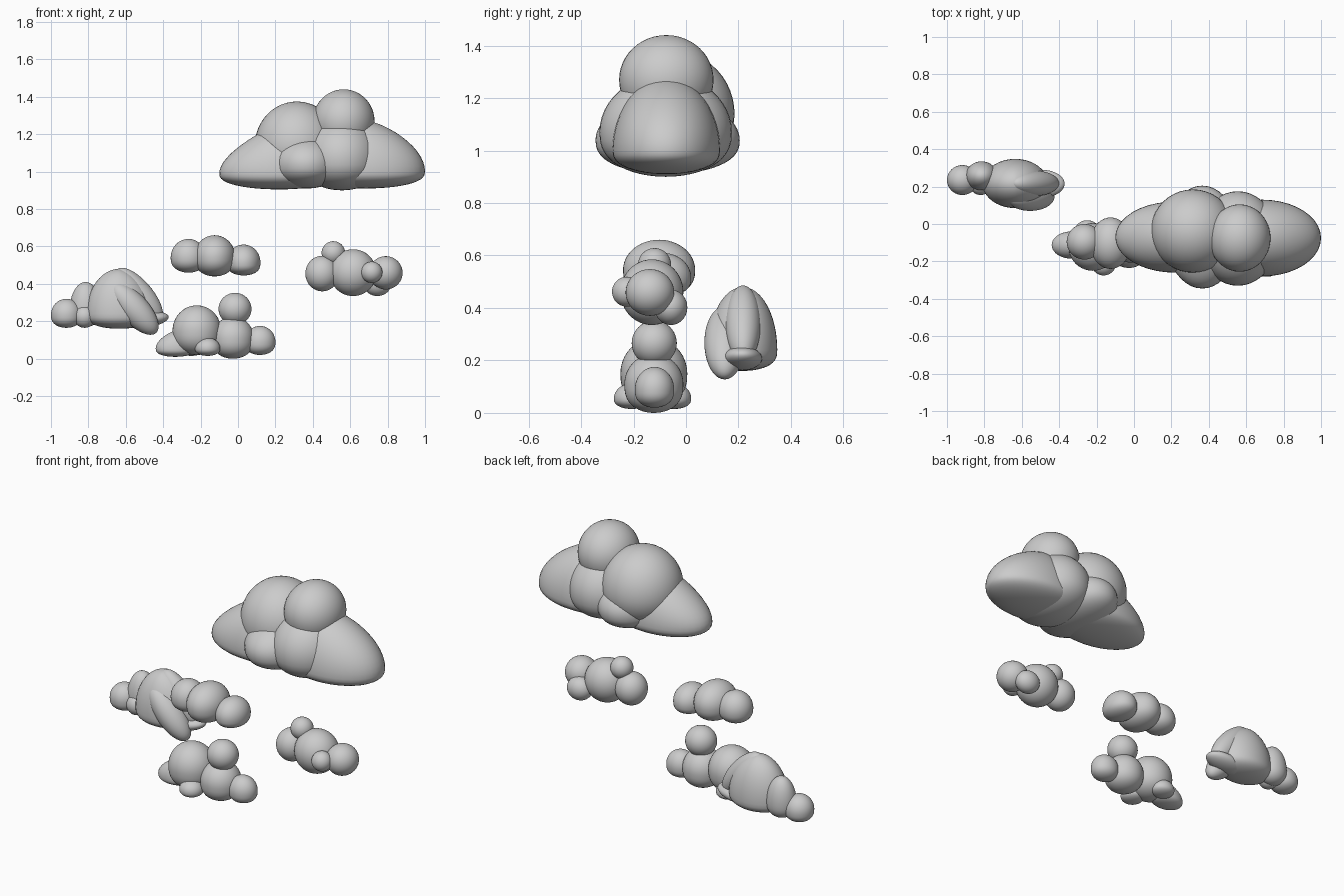
import bpy, bmesh, math
from mathutils import Matrix, Vector

if "Cube" in bpy.data.objects:
    bpy.data.objects.remove(bpy.data.objects["Cube"])


def blob(name, x, y, z, widest=None, tip=0.0, flat=1.0, turn=0.0):
    """Puff filling the given x, y, z ranges. widest: height of its widest level,
    tip: slopes the top towards +x or -x, flat: below 1 flattens the underside,
    turn: tilt about y in degrees."""
    cx, cy = (x[0] + x[1]) / 2, (y[0] + y[1]) / 2
    cz = (z[0] + z[1]) / 2 if widest is None else widest
    rx, ry = (x[1] - x[0]) / 2, (y[1] - y[0]) / 2
    bm = bmesh.new()
    bmesh.ops.create_uvsphere(bm, u_segments=40, v_segments=24, radius=1)
    spin = Matrix.Rotation(math.radians(turn), 3, 'Y')
    for v in bm.verts:
        p = v.co
        t = max(0.0, p.x * (1 if tip > 0 else -1))
        if p.z > 0:
            h = p.z * (z[1] - cz) * (1 - abs(tip) * t)
        else:
            h = -(-p.z) ** flat * (cz - z[0])
        v.co = Vector((cx, cy, cz)) + spin @ Vector((p.x * rx, p.y * ry, h))
    me = bpy.data.meshes.new(name)
    bm.to_mesh(me)
    bm.free()
    for f in me.polygons:
        f.use_smooth = True
    ob = bpy.data.objects.new(name, me)
    bpy.context.collection.objects.link(ob)


def ball(name, x, y, z, r):
    blob(name, (x - r, x + r), (y - r, y + r), (z - r, z + r))


# Large cloud, upper right
blob("large_left_puff", (-.10, .54), (-.26, .12), (.905, 1.25), .99, -.38, .8)
blob("large_shoulder_puff", (.09, .54), (-.26, .185), (.93, 1.375), 1.14)
blob("large_low_puff", (.17, .56), (-.345, .205), (.91, 1.20), 1.04, 0, .8)
blob("large_middle_puff", (.34, .77), (-.33, .175), (.90, 1.29), 1.07, 0, .8)
blob("large_top_puff", (.40, .73), (-.255, .105), (1.09, 1.44), 1.27)
blob("large_right_puff", (.37, 1.0), (-.28, .13), (.91, 1.275), 1.0, .24, .8)

# Small cloud, upper middle
blob("upper_left_puff", (-.36, -.17), (-.19, .0), (.46, .64), .54, 0, .8)
blob("upper_middle_puff", (-.235, -.015), (-.24, .035), (.44, .66), .545, 0, .8)
blob("upper_right_puff", (-.06, .12), (-.20, .02), (.445, .61), .515, 0, .7)

# Small cloud, right
blob("right_left_puff", (.36, .54), (-.215, -.035), (.36, .55))
ball("right_top_puff", .51, -.12, .565, .063)
blob("right_middle_puff", (.49, .74), (-.25, -.01), (.335, .585))
blob("right_end_puff", (.70, .88), (-.23, -.045), (.37, .548))
ball("right_front_puff", .715, -.225, .462, .057)
blob("right_back_puff", (.67, .82), (-.12, .005), (.335, .47))

# Small cloud, bottom
blob("bottom_tail_puff", (-.44, -.23), (-.185, -.04), (.01, .15), .055, -.3, .7)
blob("bottom_big_puff", (-.35, -.09), (-.25, .005), (.02, .285), .15, 0, .8)
blob("bottom_front_puff", (-.23, -.095), (-.275, -.14), (.015, .112), .055, 0, .8)
blob("bottom_back_puff", (-.32, -.18), (-.11, .02), (.015, .112), .055, 0, .8)
blob("bottom_middle_puff", (-.14, .085), (-.235, -.01), (.0, .225), .11, 0, .75)
blob("bottom_top_puff", (-.104, .072), (-.207, -.035), (.18, .352))
blob("bottom_right_puff", (.035, .20), (-.195, -.045), (.02, .175), .09, 0, .75)

# Small cloud, left
blob("left_end_puff", (-1.0, -.835), (.155, .315), (.165, .32), .235, 0, .75)
blob("left_second_puff", (-.90, -.73), (.18, .335), (.17, .41), .26, 0, .8)
ball("left_low_puff", -.82, .215, .225, .06)
blob("left_main_puff", (-.81, -.46), (.085, .348), (.16, .48), .24, .1, .7)
blob("left_slope_puff", (-.71, -.35), (.15, .285), (.265, .415), turn=50)
blob("left_front_puff", (-.73, -.38), (.07, .225), (.19, .345), turn=48)
blob("left_tip_puff", (-.62, -.37), (.14, .29), (.165, .25), turn=-8)
